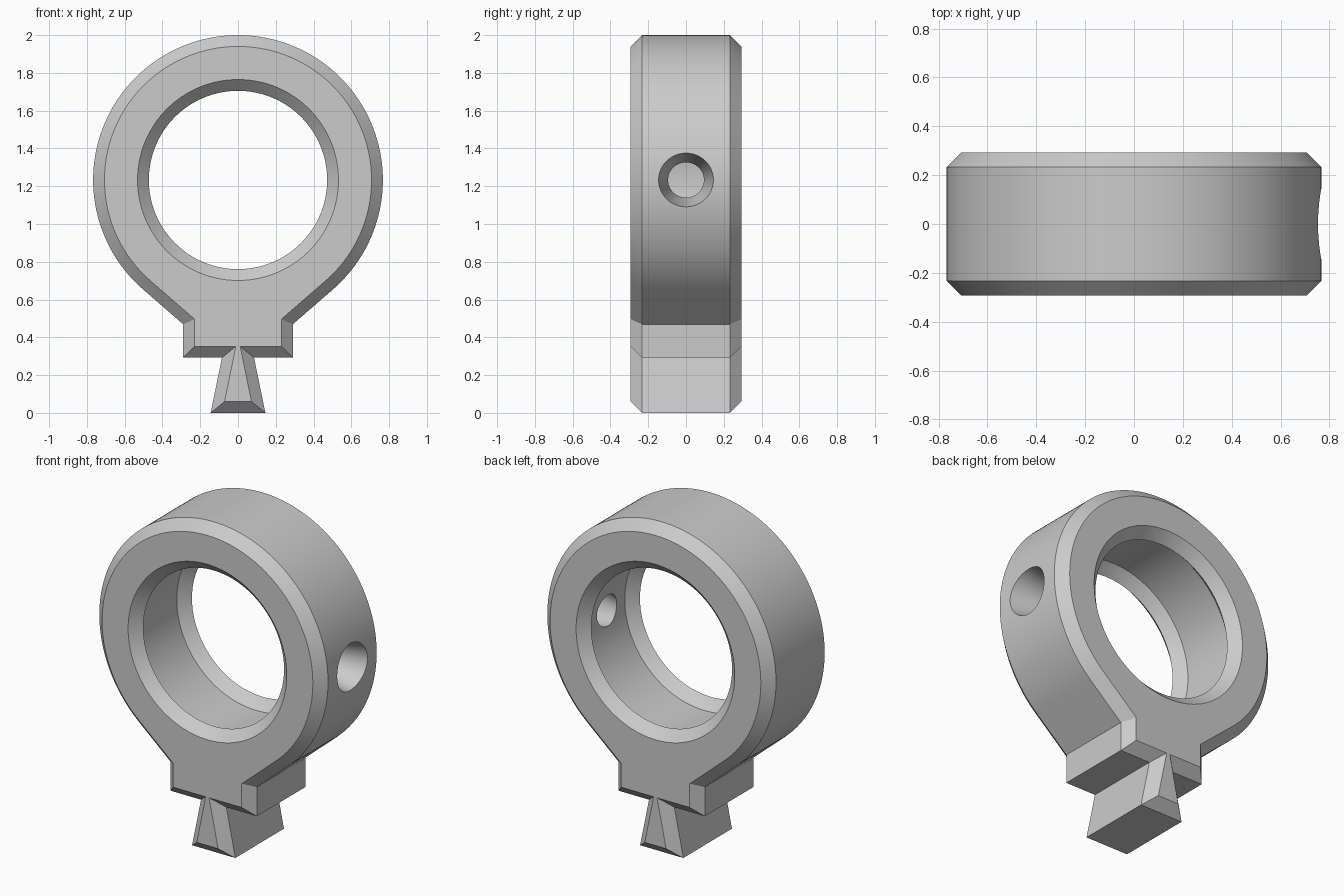
import bpy, bmesh
from math import sin, cos, pi, acos, atan2, hypot

if "Cube" in bpy.data.objects:
    bpy.data.objects.remove(bpy.data.objects["Cube"])

RING_Z, RING_R, LIP_R = 1.233, 0.767, 0.472
HALF_DEPTH, CHAMFER = 0.293, 0.06
BLOCK_W, BLOCK_Z = 0.29, 0.292          # shoulder block half width and underside
SHOULDER_Z = 0.469
NECK_W, FOOT_W = 0.085, 0.145           # dovetail half widths
SEGMENTS = 128

grey = bpy.data.materials.new("plain grey")
grey.use_nodes = True
grey.diffuse_color = (0.6, 0.6, 0.6, 1)
grey.node_tree.nodes["Principled BSDF"].inputs["Base Color"].default_value = grey.diffuse_color

# Angle, measured from straight down, where the flank is tangent to the ring
drop = RING_Z - SHOULDER_Z
tangent = atan2(BLOCK_W, drop) + acos(RING_R / hypot(BLOCK_W, drop))


def outline(inset):
    """Closed (x, z) outline of ring, shoulder block and dovetail, moved inwards."""
    r, w = RING_R - inset, BLOCK_W - inset
    slope = (FOOT_W - NECK_W) / BLOCK_Z
    shrink = inset * (slope + hypot(1, slope))
    right = [(FOOT_W - shrink, inset),
             (NECK_W - shrink, BLOCK_Z + inset),
             (w, BLOCK_Z + inset),
             (w, RING_Z - (r - sin(tangent) * w) / cos(tangent))]
    arc = []
    for i in range(SEGMENTS + 1):
        a = tangent + (2 * pi - 2 * tangent) * i / SEGMENTS
        arc.append((r * sin(a), RING_Z - r * cos(a)))
    return right + arc + [(-x, z) for x, z in reversed(right)]


def loft(name, loops):
    """Solid through a row of matching point loops, capped at both ends."""
    bm = bmesh.new()
    rows = [[bm.verts.new(p) for p in loop] for loop in loops]
    for a, b in zip(rows, rows[1:]):
        for i in range(len(a)):
            j = (i + 1) % len(a)
            bm.faces.new((a[i], a[j], b[j], b[i]))
    bm.faces.new(rows[0])
    bm.faces.new(rows[-1])
    bmesh.ops.recalc_face_normals(bm, faces=bm.faces)
    mesh = bpy.data.meshes.new(name)
    bm.to_mesh(mesh)
    bm.free()
    mesh.materials.append(grey)
    obj = bpy.data.objects.new(name, mesh)
    bpy.context.collection.objects.link(obj)
    return obj


def turn(n):
    return [(cos(2 * pi * i / n), sin(2 * pi * i / n)) for i in range(n)]


# Chamfered body
inner = HALF_DEPTH - CHAMFER
layers = [(-HALF_DEPTH, CHAMFER), (-inner, 0), (inner, 0), (HALF_DEPTH, CHAMFER)]
body = loft("clamp_ring_with_dovetail",
            [[(x, y, z) for x, z in outline(o)] for y, o in layers])

# Bore: chamfered mouths, a sharp lip at each end and a wider wall between them
over = 0.05
wall_r = LIP_R + CHAMFER
half_bore = [(inner - CHAMFER, wall_r), (inner, LIP_R), (HALF_DEPTH + over, wall_r + over)]
bore_rows = [(-y, r) for y, r in reversed(half_bore)] + half_bore
bore = loft("bore_cutter",
            [[(r * c, y, RING_Z + r * s) for c, s in turn(SEGMENTS)]
             for y, r in bore_rows])

# Tapered screw hole through the left wall
hole_r, mouth_r = 0.095, 0.145
taper = (mouth_r - hole_r) / (RING_R - wall_r)
hole_rows = [(x, hole_r + taper * (x - wall_r)) for x in (0.4, 0.9)]
hole = loft("screw_hole_cutter",
            [[(x, r * c, RING_Z + r * s) for c, s in turn(64)] for x, r in hole_rows])

bpy.context.view_layer.objects.active = body
for cutter in (bore, hole):
    cutter.hide_render = True
    mod = body.modifiers.new(cutter.name, "BOOLEAN")
    mod.operation, mod.solver, mod.object = "DIFFERENCE", "EXACT", cutter
    bpy.ops.object.modifier_apply(modifier=mod.name)
    bpy.data.objects.remove(cutter)

bpy.ops.object.select_all(action="DESELECT")
body.select_set(True)
bpy.ops.object.shade_smooth_by_angle(angle=pi / 6)
